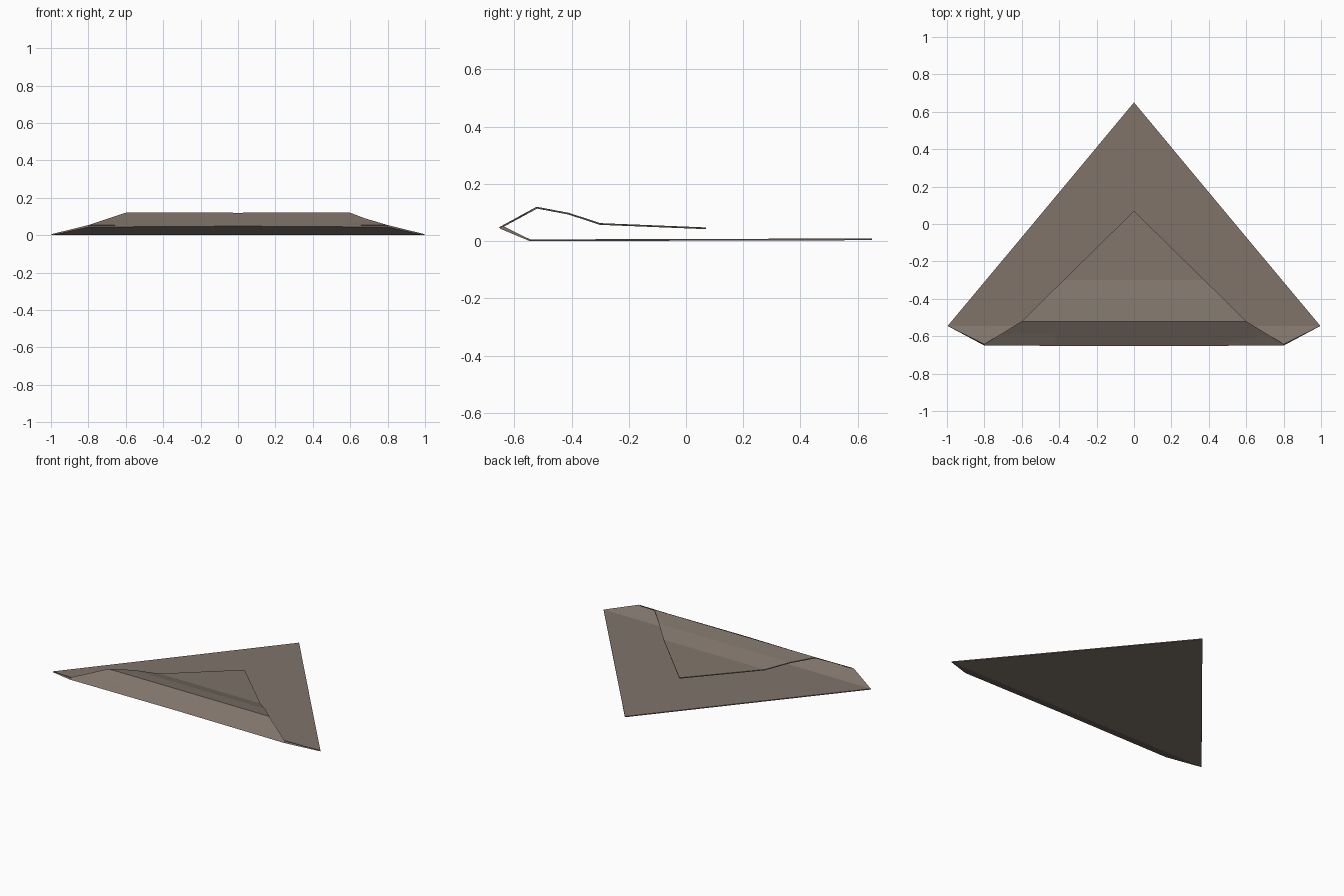
import bpy, bmesh

if "Cube" in bpy.data.objects:
    bpy.data.objects.remove(bpy.data.objects["Cube"])

cloth = bpy.data.materials.new("grey brown cloth")
cloth.diffuse_color = (0.215, 0.175, 0.145, 1)
cloth.use_nodes = True
cloth.node_tree.nodes["Principled BSDF"].inputs["Base Color"].default_value = cloth.diffuse_color

# Fold profile from the lower point, round the front fold, to the upper point:
# (y, z, half width)
rows = [
    (0.65, 0.0065, 0.0),
    (-0.05, 0.0045, 0.583),
    (-0.545, 0.003, 0.996),
    (-0.646, 0.049, 0.80),
    (-0.521, 0.117, 0.60),
    (-0.41, 0.096, 0.488),
    (-0.30, 0.060, 0.376),
    (0.07, 0.045, 0.0),
]

bm = bmesh.new()
levels = []
for y, z, w in rows:
    xs = (-w, 0, w) if w else (0,)
    levels.append([bm.verts.new((x, y, z)) for x in xs])

# Join neighbouring rows: quads between wide rows, triangles at the points
for a, b in zip(levels, levels[1:]):
    for i in range(2):
        if len(a) == 1:
            loop = (a[0], b[i], b[i + 1])
        elif len(b) == 1:
            loop = (a[i], b[0], a[i + 1])
        else:
            loop = (a[i], b[i], b[i + 1], a[i + 1])
        bm.faces.new(loop)
bmesh.ops.recalc_face_normals(bm, faces=bm.faces)

mesh = bpy.data.meshes.new("folded_cloth")
bm.to_mesh(mesh)
bm.free()
mesh.materials.append(cloth)
obj = bpy.data.objects.new("folded_cloth", mesh)
bpy.context.collection.objects.link(obj)

# Cloth thickness
solid = obj.modifiers.new("thickness", 'SOLIDIFY')
solid.thickness = 0.006
solid.offset = 0
solid.use_even_offset = True
